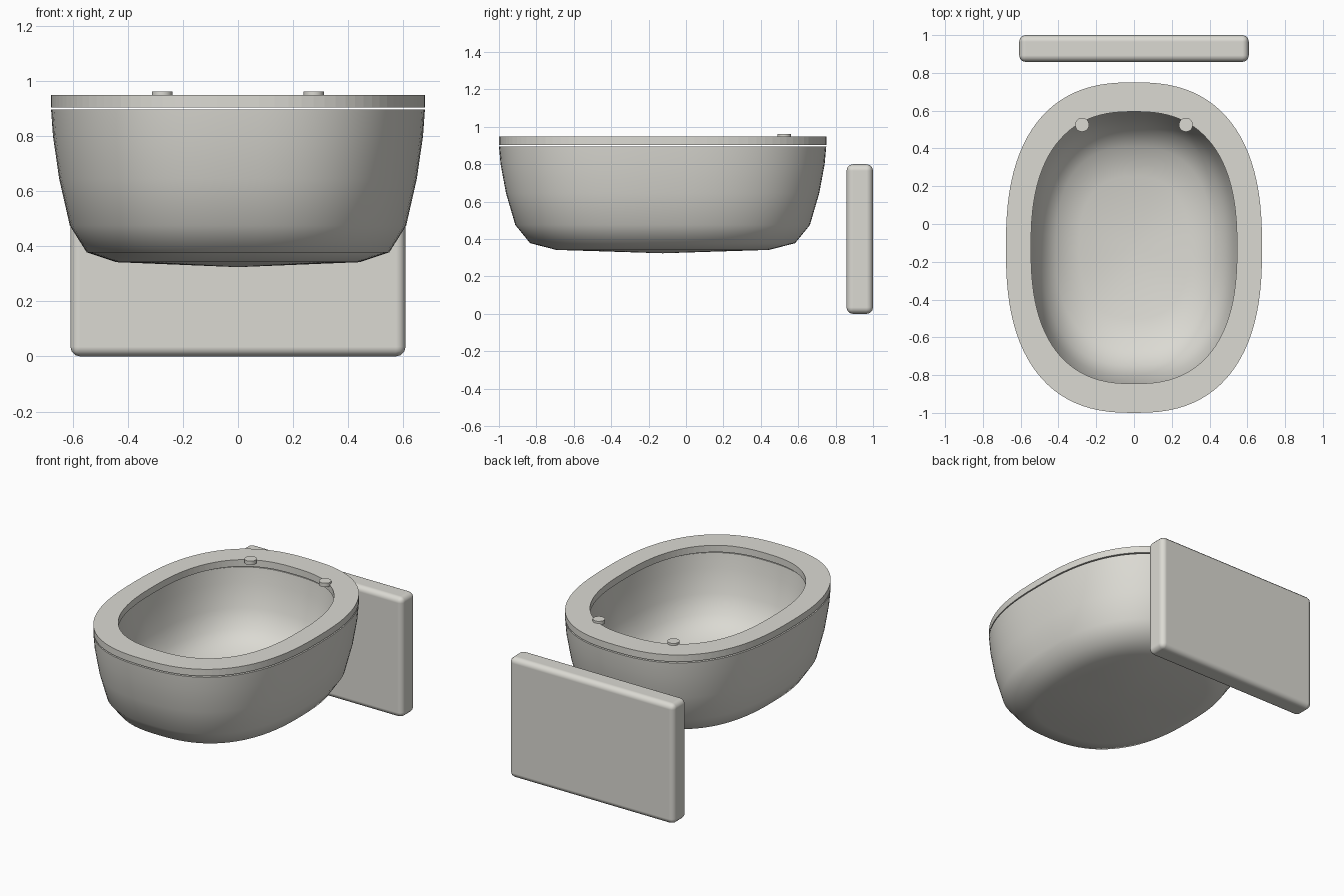
import bpy, bmesh, math

cube = bpy.data.objects.get("Cube")
if cube:
    bpy.data.objects.remove(cube)

SEGMENTS = 96
CENTRE_Y = -0.125
HALF_W, HALF_L = 0.678, 0.875

porcelain = bpy.data.materials.new("warm_white_porcelain")
porcelain.use_nodes = True
colour = (0.71, 0.70, 0.65, 1)
porcelain.diffuse_color = colour
porcelain.node_tree.nodes["Principled BSDF"].inputs["Base Color"].default_value = colour


def finish(name, bm, smooth_angle=None):
    bmesh.ops.recalc_face_normals(bm, faces=bm.faces)
    mesh = bpy.data.meshes.new(name)
    bm.to_mesh(mesh)
    bm.free()
    obj = bpy.data.objects.new(name, mesh)
    bpy.context.collection.objects.link(obj)
    mesh.materials.append(porcelain)
    if smooth_angle:
        bpy.ops.object.select_all(action="DESELECT")
        obj.select_set(True)
        bpy.context.view_layer.objects.active = obj
        bpy.ops.object.shade_smooth_by_angle(angle=math.radians(smooth_angle))
    return obj


def oval_ring(bm, half_w, half_l, z, power=2.5):
    """Squarish oval of vertices around the bowl centre."""
    ring = []
    for i in range(SEGMENTS):
        a = math.tau * i / SEGMENTS
        c, s = math.cos(a), math.sin(a)
        x = math.copysign(abs(c) ** (2 / power), c) * half_w
        y = math.copysign(abs(s) ** (2 / power), s) * half_l
        ring.append(bm.verts.new((x, y + CENTRE_Y, z)))
    return ring


def bridge(bm, a, b):
    for i in range(SEGMENTS):
        j = (i + 1) % SEGMENTS
        bm.faces.new((a[i], a[j], b[j], b[i]))


def cap(bm, ring, z):
    tip = bm.verts.new((0, CENTRE_Y, z))
    for i in range(SEGMENTS):
        bm.faces.new((ring[i], ring[(i + 1) % SEGMENTS], tip))


# Bowl: outer wall from the underside up, over the rim, down the inside
bm = bmesh.new()
profile = [(0.65, 0.342), (0.81, 0.378), (0.90, 0.475), (0.957, 0.645),
           (0.99, 0.8), (1.0, 0.895),
           (0.83, 0.895), (0.815, 0.8), (0.775, 0.645), (0.715, 0.53),
           (0.61, 0.455), (0.43, 0.41)]
rings = [oval_ring(bm, HALF_W * s, HALF_L * s, z) for s, z in profile]
for lower, upper in zip(rings, rings[1:]):
    bridge(bm, lower, upper)
cap(bm, rings[0], 0.324)
cap(bm, rings[-1], 0.395)
finish("bowl", bm, 60)

# Seat: flat ring floating just above the rim
bm = bmesh.new()
loops = [oval_ring(bm, w, l, z) for w, l, z in (
    (HALF_W, HALF_L, 0.903), (HALF_W, HALF_L, 0.948),
    (0.545, 0.72, 0.948), (0.545, 0.72, 0.903))]
for k in range(4):
    bridge(bm, loops[k], loops[(k + 1) % 4])
finish("seat", bm)

# Hinge caps
for side, x in (("left", 0.275), ("right", -0.275)):
    bm = bmesh.new()
    bmesh.ops.create_cone(bm, cap_ends=True, segments=24, radius1=0.037,
                          radius2=0.037, depth=0.026)
    bmesh.ops.translate(bm, vec=(x, 0.525, 0.949), verts=bm.verts)
    finish(side + "_hinge_cap", bm, 40)

# Rear tank panel with rounded edges and flat faces
bm = bmesh.new()
bmesh.ops.create_cube(bm, size=1)
bmesh.ops.scale(bm, vec=(1.216, 0.142, 0.8), verts=bm.verts)
bmesh.ops.translate(bm, vec=(0, 0.929, 0.4), verts=bm.verts)
panel = finish("tank_panel", bm, 40)
bevel = panel.modifiers.new("rounded_edges", "BEVEL")
bevel.width = 0.035
bevel.segments = 3
bevel.harden_normals = True
